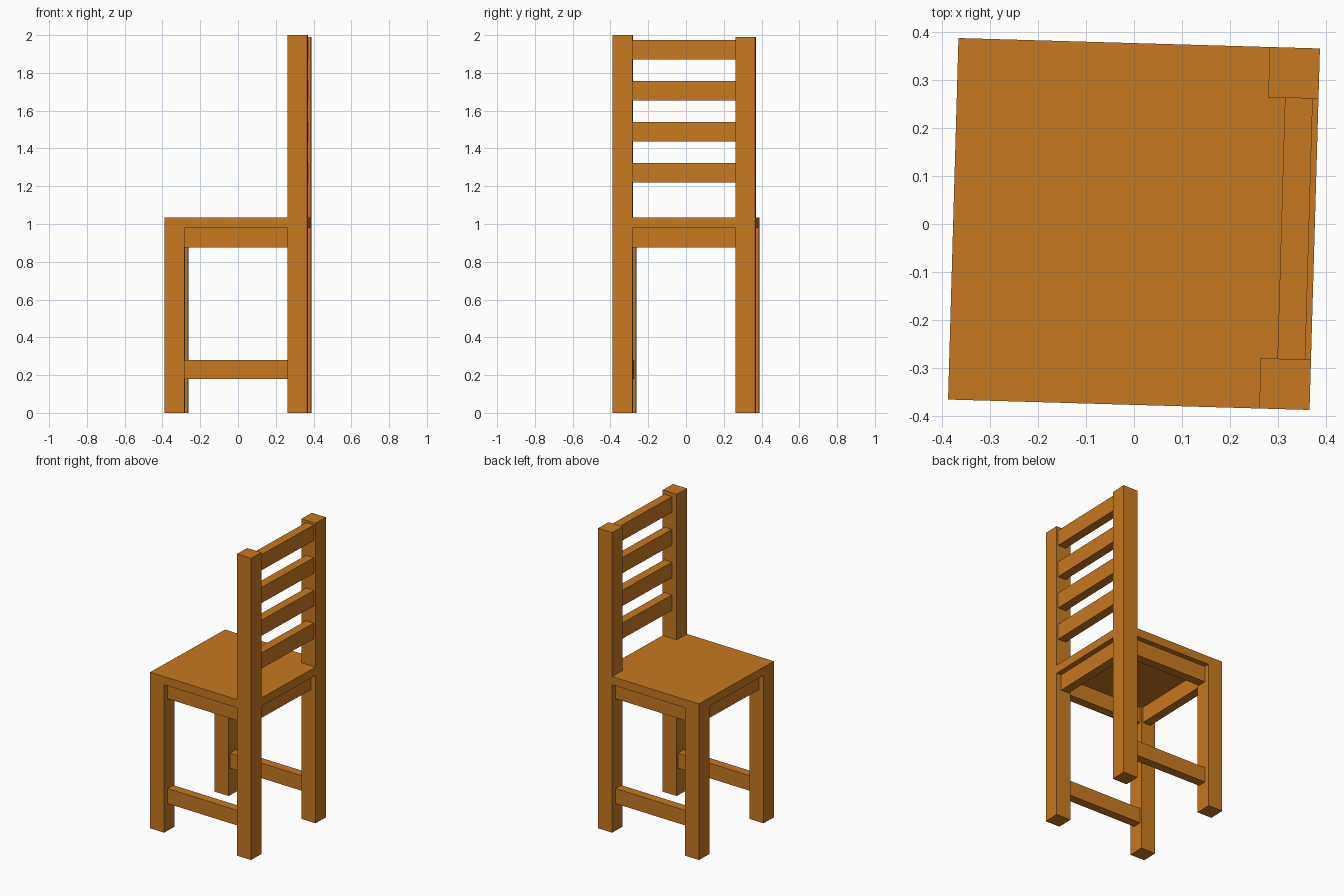
import bpy, bmesh, math
from mathutils import Matrix

if "Cube" in bpy.data.objects:
    bpy.data.objects.remove(bpy.data.objects["Cube"])

H = 0.3775            # half width of the seat
T = 0.105             # leg thickness
I = H - T             # inner face of the legs
SEAT_Z0, SEAT_Z1 = 0.98, 1.035
TURN = Matrix.Rotation(math.radians(-1.65), 4, 'Z')   # whole chair is slightly turned

wood = bpy.data.materials.new("orange_wood")
wood.diffuse_color = (0.58, 0.19, 0.015, 1)
wood.use_nodes = True
wood.node_tree.nodes["Principled BSDF"].inputs["Base Color"].default_value = wood.diffuse_color


def finish(name, bm):
    bmesh.ops.recalc_face_normals(bm, faces=bm.faces[:])
    me = bpy.data.meshes.new(name)
    bm.to_mesh(me)
    bm.free()
    me.materials.append(wood)
    ob = bpy.data.objects.new(name, me)
    ob.matrix_world = TURN
    bpy.context.collection.objects.link(ob)
    return ob


def box(name, x, y, z):
    """Box from (min, max) pairs."""
    bm = bmesh.new()
    size = [max(r) - min(r) for r in (x, y, z)]
    mid = [sum(r) / 2 for r in (x, y, z)]
    m = Matrix.Translation(mid) @ Matrix.Diagonal((*size, 1))
    bmesh.ops.create_cube(bm, size=1, matrix=m)
    return finish(name, bm)


# seat board, notched around the two back posts
outline = [(-H, -H), (I, -H), (I, -I), (H, -I), (H, I), (I, I), (I, H), (-H, H)]
bm = bmesh.new()
face = bm.faces.new([bm.verts.new((x, y, SEAT_Z0)) for x, y in outline])
top = bmesh.ops.extrude_face_region(bm, geom=[face])
bmesh.ops.translate(bm, vec=(0, 0, SEAT_Z1 - SEAT_Z0),
                    verts=[g for g in top["geom"] if isinstance(g, bmesh.types.BMVert)])
finish("seat", bm)

RAIL_IN, RAIL_T = 0.035, 0.058      # rail inset from leg face, thickness
A = H - RAIL_IN
B = A - RAIL_T
APRON, STRETCHER = (0.875, SEAT_Z0), (0.18, 0.28)

for s, side in ((-1, "right"), (1, "left")):
    # legs and back posts
    box(f"front_leg_{side}", (-H, -I), (s * I, s * H), (0, SEAT_Z0))
    box(f"back_post_{side}", (I, H), (s * I, s * H), (0, 2.0 if s < 0 else 1.99))
    # side aprons and low stretchers
    box(f"side_apron_{side}", (-I, I), (s * B, s * A), APRON)
    box(f"stretcher_{side}", (-I, I), (s * B, s * A), STRETCHER)

# front and back aprons
box("front_apron", (-A, -B), (-I, I), APRON)
box("back_apron", (B, A), (-I, I), APRON)

# four backrest slats
for i in range(4):
    z = 1.22 + i * 0.217
    box(f"back_slat_{i + 1}", (H - 0.07, H - 0.012), (-I, I), (z, z + 0.104))
